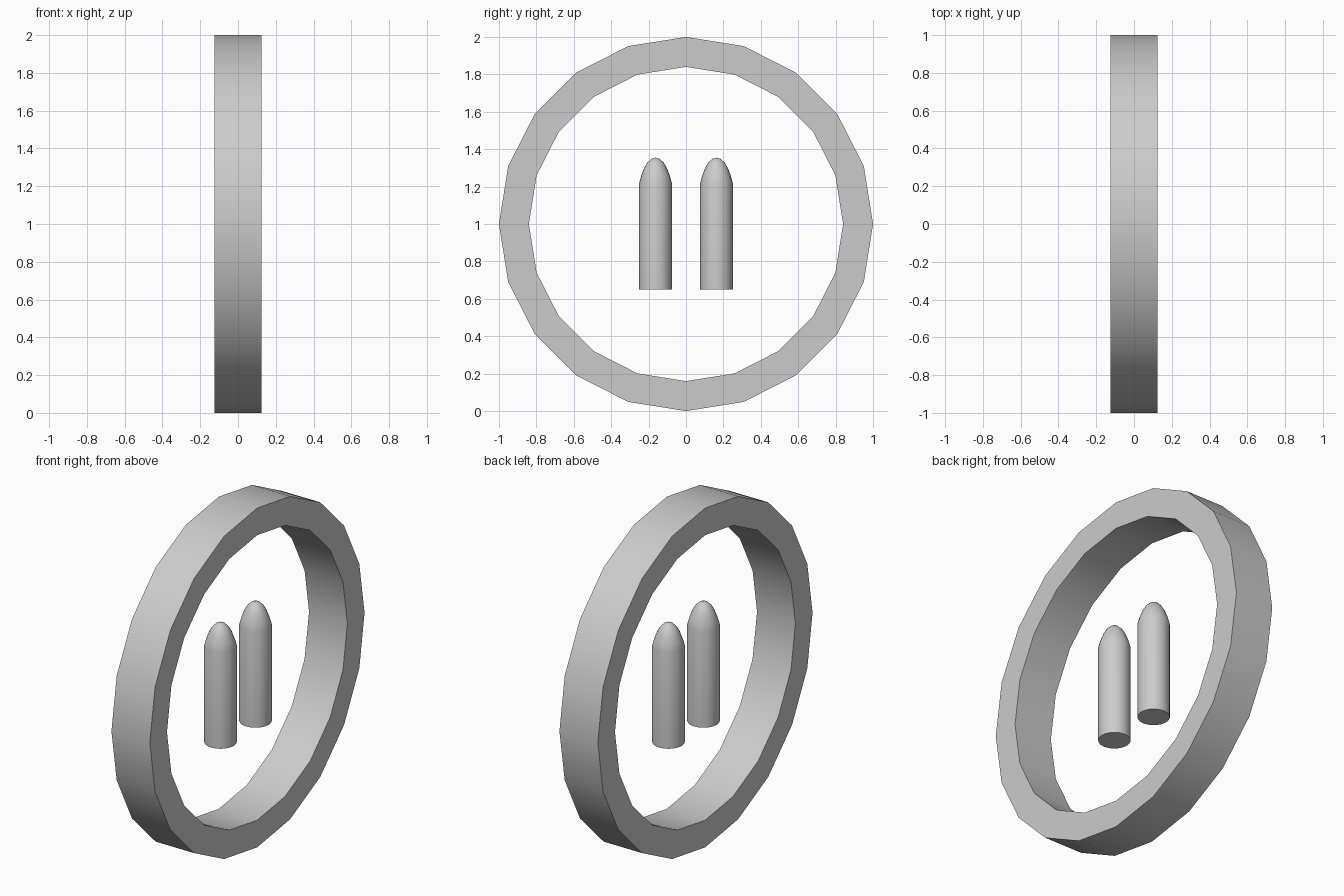
import bpy, bmesh
from math import sin, cos, tau, radians

if "Cube" in bpy.data.objects:
    bpy.data.objects.remove(bpy.data.objects["Cube"])


def lathe(name, profile, sides, axis, centre, closed=False):
    """Spin a (radius, height) profile around the x or z axis."""
    bm = bmesh.new()

    def place(r, h, a):
        if axis == 'x':
            p = (h, r * cos(a), r * sin(a))
        else:
            p = (r * cos(a), r * sin(a), h)
        return bm.verts.new([p[k] + centre[k] for k in range(3)])

    rings = [[place(r, h, i * tau / sides) for i in range(sides)] for r, h in profile]
    pairs = list(zip(rings, rings[1:]))
    if closed:
        pairs.append((rings[-1], rings[0]))
    for a, b in pairs:
        for i in range(sides):
            j = (i + 1) % sides
            bm.faces.new((a[i], a[j], b[j], b[i]))
    if not closed:
        bm.faces.new(rings[0][::-1])
    bmesh.ops.remove_doubles(bm, verts=bm.verts, dist=1e-5)
    bmesh.ops.recalc_face_normals(bm, faces=bm.faces)
    mesh = bpy.data.meshes.new(name)
    bm.to_mesh(mesh)
    bm.free()
    obj = bpy.data.objects.new(name, mesh)
    bpy.context.collection.objects.link(obj)
    bpy.ops.object.select_all(action='DESELECT')
    obj.select_set(True)
    bpy.context.view_layer.objects.active = obj
    bpy.ops.object.shade_smooth_by_angle(angle=radians(30))
    return obj


# Upright hoop
lathe("hoop", [(1.0, -0.125), (1.0, 0.125), (0.84, 0.125), (0.84, -0.125)],
      20, 'x', (0, 0, 1), closed=True)

# Two round-nosed cylinders floating in the middle
body = [(0.087, 0.65), (0.087, 1.22), (0.077, 1.257), (0.062, 1.297),
        (0.044, 1.328), (0.023, 1.348), (0.0, 1.355)]
for side, y in (("left", -0.163), ("right", 0.163)):
    lathe(side + "_pointed_cylinder", body, 20, 'z', (0, y, 0))
